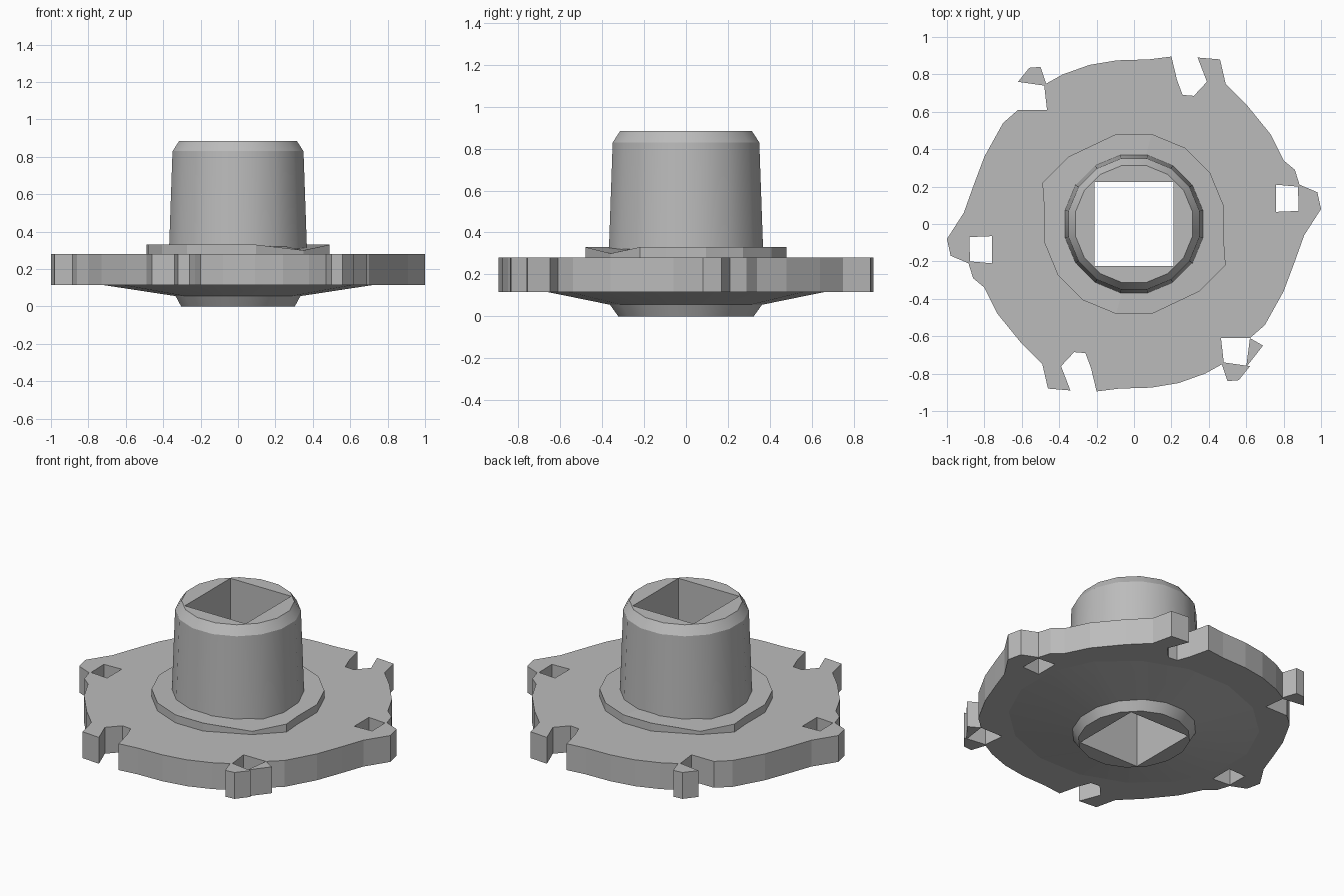
import bpy, bmesh, math
from mathutils import Vector

if "Cube" in bpy.data.objects:
    bpy.data.objects.remove(bpy.data.objects["Cube"])

grey = bpy.data.materials.new("mid_grey")
grey.use_nodes = True
grey.diffuse_color = (0.5, 0.5, 0.5, 1)
grey.node_tree.nodes["Principled BSDF"].inputs["Base Color"].default_value = (0.5, 0.5, 0.5, 1)


def finish(bm, name):
    bmesh.ops.recalc_face_normals(bm, faces=bm.faces[:])
    mesh = bpy.data.meshes.new(name)
    bm.to_mesh(mesh)
    bm.free()
    mesh.materials.append(grey)
    obj = bpy.data.objects.new(name, mesh)
    bpy.context.collection.objects.link(obj)
    return obj


def prism(name, outline, z0, z1):
    bm = bmesh.new()
    face = bm.faces.new([bm.verts.new((x, y, z0)) for x, y in outline])
    top = bmesh.ops.extrude_face_region(bm, geom=[face], use_keep_orig=True)["geom"]
    for v in top:
        if isinstance(v, bmesh.types.BMVert):
            v.co.z = z1
    return finish(bm, name)


def lathe(name, rings, sides=16):
    # Each ring is x radius, y radius, height
    bm = bmesh.new()
    loops = []
    for rx, ry, z in rings:
        angles = [(i + 0.5) * math.tau / sides for i in range(sides)]
        loops.append([bm.verts.new((rx * math.cos(a), ry * math.sin(a), z)) for a in angles])
    for low, high in zip(loops, loops[1:]):
        for i in range(sides):
            j = (i + 1) % sides
            bm.faces.new((low[i], low[j], high[j], high[i]))
    bm.faces.new(loops[0][::-1])
    bm.faces.new(loops[-1])
    return finish(bm, name)


def half_turn(points):
    return [(-x, -y) for x, y in points]


def cut(obj, cutter):
    bpy.context.view_layer.objects.active = obj
    mod = obj.modifiers.new("cut", "BOOLEAN")
    mod.operation = "DIFFERENCE"
    mod.solver = "EXACT"
    mod.object = cutter
    bpy.ops.object.modifier_apply(modifier=mod.name)


# Flange: half of the outline, repeated by a half turn
LOW, HIGH = 0.115, 0.28
half = [(1.0, 0.08), (0.98, 0.17), (0.885, 0.21), (0.86, 0.29), (0.80, 0.34),
        (0.73, 0.48), (0.60, 0.64), (0.49, 0.75), (0.46, 0.88), (0.34, 0.89),
        (0.39, 0.76), (0.32, 0.685), (0.26, 0.69), (0.23, 0.77), (0.20, 0.895),
        (0.08, 0.88), (-0.09, 0.875), (-0.24, 0.85), (-0.38, 0.80), (-0.47, 0.75),
        (-0.50, 0.84), (-0.56, 0.835), (-0.62, 0.76), (-0.48, 0.74), (-0.465, 0.61),
        (-0.62, 0.61), (-0.70, 0.54), (-0.80, 0.36), (-0.86, 0.20), (-0.91, 0.06)]
flange = prism("flange", half + half_turn(half), LOW, HIGH)
tab = prism("flange_tab", [(0.62, -0.61), (0.69, -0.65), (0.60, -0.765)], LOW, HIGH)

# Collar, with two sheared corners on its rim
collar = lathe("collar", [(0.49, 0.49, 0.2), (0.49, 0.49, 0.33)])
for v in collar.data.vertices:
    turn = math.degrees(math.atan2(v.co.y, v.co.x)) % 180
    side = math.copysign(1, v.co.y)
    if 140 < turn < 150:
        v.co.x, v.co.y = -0.49 * side, 0.22 * side
    elif 120 < turn < 130:
        v.co.x, v.co.y = -0.35 * side, 0.36 * side
        if v.co.z > 0.3:
            v.co.z = 0.30

# Tapered hub and the dished underside with its boss
hub = lathe("hub", [(0.38, 0.38, 0.2), (0.375, 0.375, 0.33),
                    (0.357, 0.357, 0.83), (0.32, 0.32, 0.885)])
underside = lathe("underside", [(0.31, 0.33, 0), (0.34, 0.37, 0.055),
                                (0.74, 0.67, LOW), (0.74, 0.67, 0.2)])

# Square bore through the middle
bore = prism("bore_cutter", [(-0.21, -0.225), (0.21, -0.225), (0.21, 0.225), (-0.21, 0.225)], -1, 2)
for part in (flange, collar, hub, underside):
    cut(part, bore)
bpy.data.objects.remove(bore)

# Slots in the two side lugs
slot = [(0.76, 0.065), (0.88, 0.07), (0.877, 0.20), (0.76, 0.21)]
for points in (slot, half_turn(slot)):
    cutter = prism("slot_cutter", points, -1, 2)
    cut(flange, cutter)
    bpy.data.objects.remove(cutter)

# Smooth the turned parts, keeping their edges sharp
for part in (hub, underside):
    bpy.ops.object.select_all(action="DESELECT")
    part.select_set(True)
    bpy.context.view_layer.objects.active = part
    bpy.ops.object.shade_smooth_by_angle(angle=math.radians(30))
